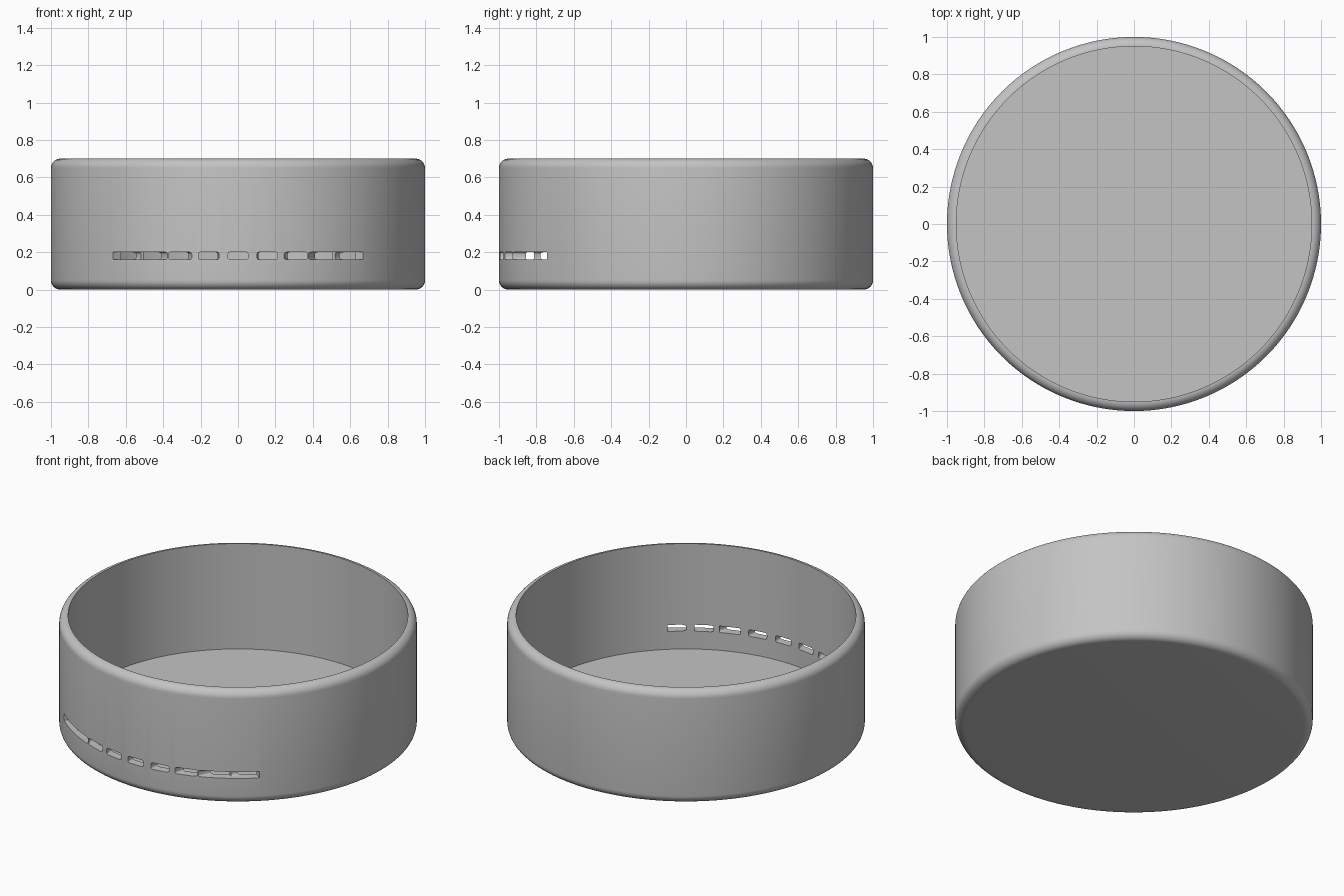
import bpy, bmesh, math
from mathutils import Matrix, Vector

cube = bpy.data.objects.get("Cube")
if cube:
    bpy.data.objects.remove(cube, do_unlink=True)

HEIGHT, RADIUS, WALL = 0.70, 1.0, 0.05
SEGMENTS = 128

grey = bpy.data.materials.new("plain_grey")
grey.use_nodes = True
colour = (0.55, 0.55, 0.55, 1)
grey.diffuse_color = colour
grey.node_tree.nodes["Principled BSDF"].inputs["Base Color"].default_value = colour


def add_object(name, bm):
    mesh = bpy.data.meshes.new(name)
    bmesh.ops.recalc_face_normals(bm, faces=bm.faces)
    bm.to_mesh(mesh)
    bm.free()
    mesh.materials.append(grey)
    obj = bpy.data.objects.new(name, mesh)
    bpy.context.collection.objects.link(obj)
    return obj


def quarter_round(z, start):
    """Points of a rounded outer edge, as (radius, height)."""
    angles = [math.radians(start + 90 * i / 8) for i in range(9)]
    return [(RADIUS - WALL + WALL * math.cos(a), z + WALL * math.sin(a)) for a in angles]


# Dish: rounded outer edges, sharp inner lip, flat floor
profile = quarter_round(WALL, -90) + quarter_round(HEIGHT - WALL, 0)
profile.append((RADIUS - WALL, WALL))
bm = bmesh.new()
rings = []
for r, z in profile:
    rings.append([bm.verts.new((r * math.cos(a), r * math.sin(a), z))
                  for a in (math.tau * i / SEGMENTS for i in range(SEGMENTS))])
for low, high in zip(rings, rings[1:]):
    for i in range(SEGMENTS):
        j = (i + 1) % SEGMENTS
        bm.faces.new((low[i], low[j], high[j], high[i]))
bm.faces.new(rings[0])
bm.faces.new(rings[-1])
dish = add_object("round_dish", bm)


def slot_cutter(angle):
    """Rounded bar through the wall; its turn runs against its place on the rim."""
    bm = bmesh.new()
    bmesh.ops.create_cube(bm, size=1, matrix=Matrix.Diagonal((0.107, 0.2, 0.04, 1)))
    along = [e for e in bm.edges if abs(e.verts[0].co.y - e.verts[1].co.y) > 0.1]
    bmesh.ops.bevel(bm, geom=along, offset=0.011, segments=4, profile=0.5, affect='EDGES')
    place = Vector((RADIUS * math.sin(angle), -RADIUS * math.cos(angle), 0.18))
    bm.transform(Matrix.Translation(place) @ Matrix.Rotation(-angle, 4, 'Z'))
    cutter = add_object("slot_cutter", bm)
    cutter.hide_render = True
    return cutter


# Row of vent slots across the front
cutters = [slot_cutter(math.radians(9 * k)) for k in range(-4, 5)]
for cutter in cutters:
    mod = dish.modifiers.new("vent_slot", 'BOOLEAN')
    mod.operation = 'DIFFERENCE'
    mod.solver = 'EXACT'
    mod.object = cutter

# Bake the slots into the dish and drop the cutters
bpy.context.view_layer.update()
result = bpy.data.meshes.new_from_object(
    dish.evaluated_get(bpy.context.evaluated_depsgraph_get()))
dish.modifiers.clear()
dish.data = result
result.materials.clear()
result.materials.append(grey)
for face in result.polygons:
    face.material_index = 0
for cutter in cutters:
    bpy.data.objects.remove(cutter, do_unlink=True)

bpy.ops.object.select_all(action='DESELECT')
dish.select_set(True)
bpy.context.view_layer.objects.active = dish
bpy.ops.object.shade_smooth_by_angle(angle=math.radians(30))
